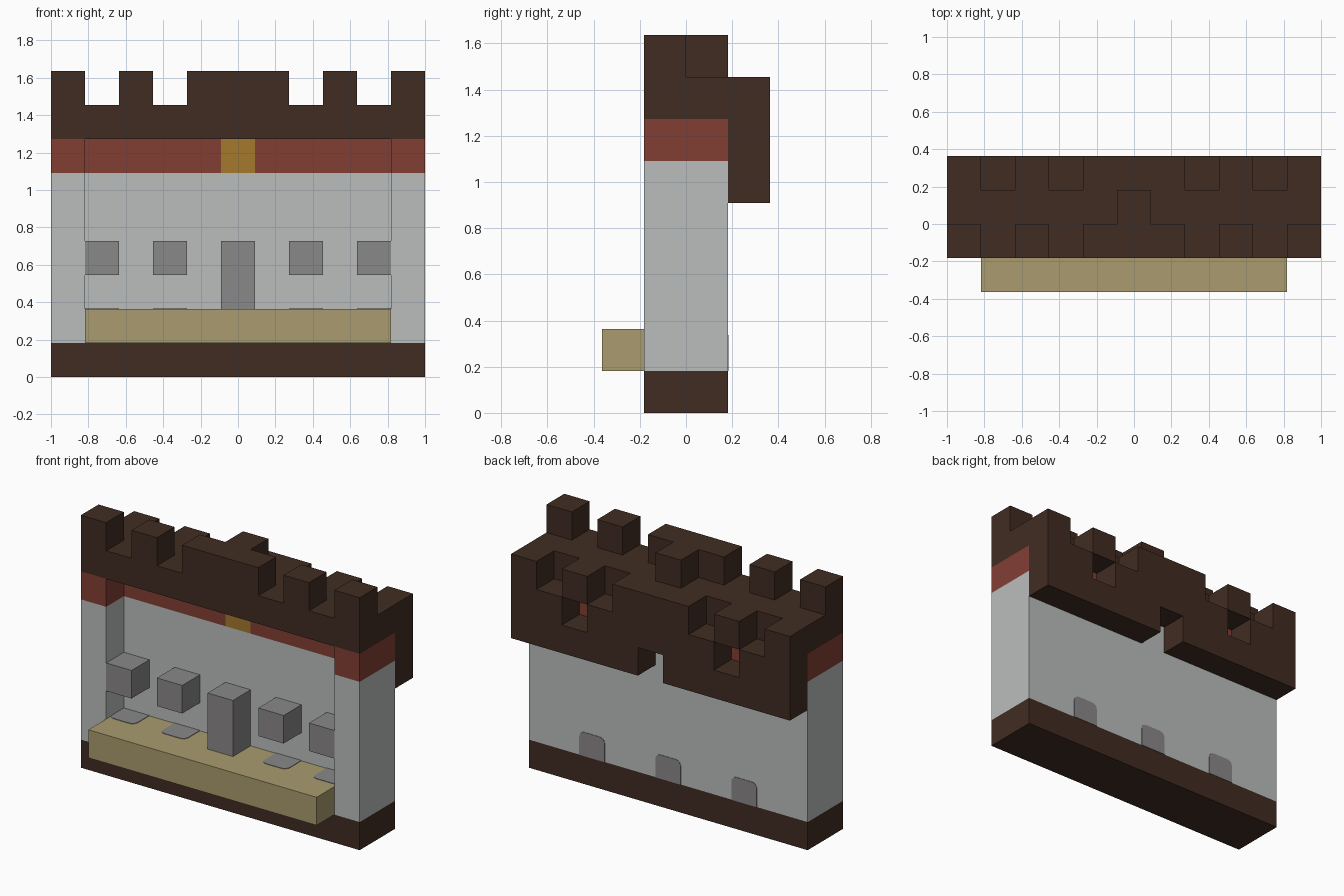
import bpy, bmesh, math
from mathutils import Vector

cube = bpy.data.objects.get("Cube")
if cube:
    bpy.data.objects.remove(cube, do_unlink=True)

U = 2 / 11                                   # one building block
ORIGIN = Vector((-1, -2 * U, 0))             # front left bottom corner


def material(name, rgb):
    linear = [((c / 255 + 0.055) / 1.055) ** 2.4 for c in rgb] + [1]
    mat = bpy.data.materials.new(name)
    mat.use_nodes = True
    mat.diffuse_color = linear
    bsdf = mat.node_tree.nodes["Principled BSDF"]
    bsdf.inputs["Base Color"].default_value = linear
    bsdf.inputs["Roughness"].default_value = 0.9
    return mat


timber = material("dark timber", (64, 44, 34))
stone = material("pale stone", (187, 190, 190))
red = material("brick red", (130, 62, 52))
gold = material("gold", (165, 120, 45))
sand = material("sand", (170, 156, 110))
grey = material("opening grey", (138, 136, 136))


def finish(name, bm, mat):
    bmesh.ops.recalc_face_normals(bm, faces=bm.faces)
    mesh = bpy.data.meshes.new(name)
    bm.to_mesh(mesh)
    bm.free()
    mesh.materials.append(mat)
    obj = bpy.data.objects.new(name, mesh)
    bpy.context.collection.objects.link(obj)
    return obj


def extrude(bm, offset):
    """Give the flat faces of bm a thickness along offset."""
    new = bmesh.ops.extrude_face_region(bm, geom=bm.faces[:], use_keep_orig=True)["geom"]
    verts = [g for g in new if isinstance(g, bmesh.types.BMVert)]
    bmesh.ops.translate(bm, verts=verts, vec=offset)


def slab(name, mat, rows, y, depth, z):
    """Extrude an elevation drawn in blocks ('#' solid), listed top row first."""
    bm = bmesh.new()
    for level, row in enumerate(reversed(rows)):
        for i, cell in enumerate(row):
            if cell == "#":
                corners = ((i, level), (i + 1, level), (i + 1, level + 1), (i, level + 1))
                bm.faces.new([bm.verts.new(ORIGIN + U * Vector((a, y, z + b)))
                              for a, b in corners])
    bmesh.ops.remove_doubles(bm, verts=bm.verts, dist=U / 100)
    extrude(bm, Vector((0, depth * U, 0)))
    return finish(name, bm, mat)


def arch_plate(name, corner, up, normal):
    """Thin plate, one block wide, rounded at its far corners."""
    r, length = 0.2, 0.85
    outline = [(0, 0), (1, 0)]
    for cx, start in ((1 - r, 0), (r, 90)):
        for step in range(5):
            a = math.radians(start + step * 22.5)
            outline.append((cx + r * math.cos(a), length - r + r * math.sin(a)))
    bm = bmesh.new()
    base = ORIGIN + U * Vector(corner)
    bm.faces.new([bm.verts.new(base + U * (Vector((s, 0, 0)) + t * Vector(up)))
                  for s, t in outline])
    extrude(bm, 0.003 * Vector(normal))
    return finish(name, bm, grey)


FULL = "###########"
ENDS = "#.........#"
BENCH = ".#########."

# Plinth, back wall and corner pillars
slab("plinth", timber, [FULL], 1, 2, 0)
slab("back_wall", stone, [FULL] * 5, 2, 1, 1)
slab("corner_pillars", stone, [ENDS] * 5, 1, 1, 1)

# Coloured band under the roof
slab("red_band", red, ["#####.#####"], 2, 1, 6)
slab("pillar_caps", red, [ENDS], 1, 1, 6)
slab("gold_keystone", gold, [".....#....."], 2, 1, 6)

# Platform in front, with the door and window blocks
slab("front_platform", sand, [BENCH], 0, 2, 1)
slab("door", grey, [".....#.....", ".....#....."], 1, 1, 2)
slab("windows", grey, [".#.#...#.#."], 1, 1, 3)

# Battlements and roof deck
slab("front_battlement", timber, ["#.#.###.#.#", FULL], 1, 1, 7)
slab("roof_deck", timber, [".....#.....", FULL], 2, 1, 7)

# Overhanging gallery at the back, with loopholes and a centre slot
slab("rear_gallery", timber, ["#.#.###.#.#",
                              "##.#####.##",
                              "#####.#####"], 3, 1, 5)

# Painted rear openings and platform patches
for column in (2, 5, 8):
    arch_plate("rear_opening", (column, 3, 1), (0, 0, 1), (0, 1, 0))
for column in (1, 3, 7, 9):
    arch_plate("platform_patch", (column, 2, 2), (0, -1, 0), (0, 0, 1))
